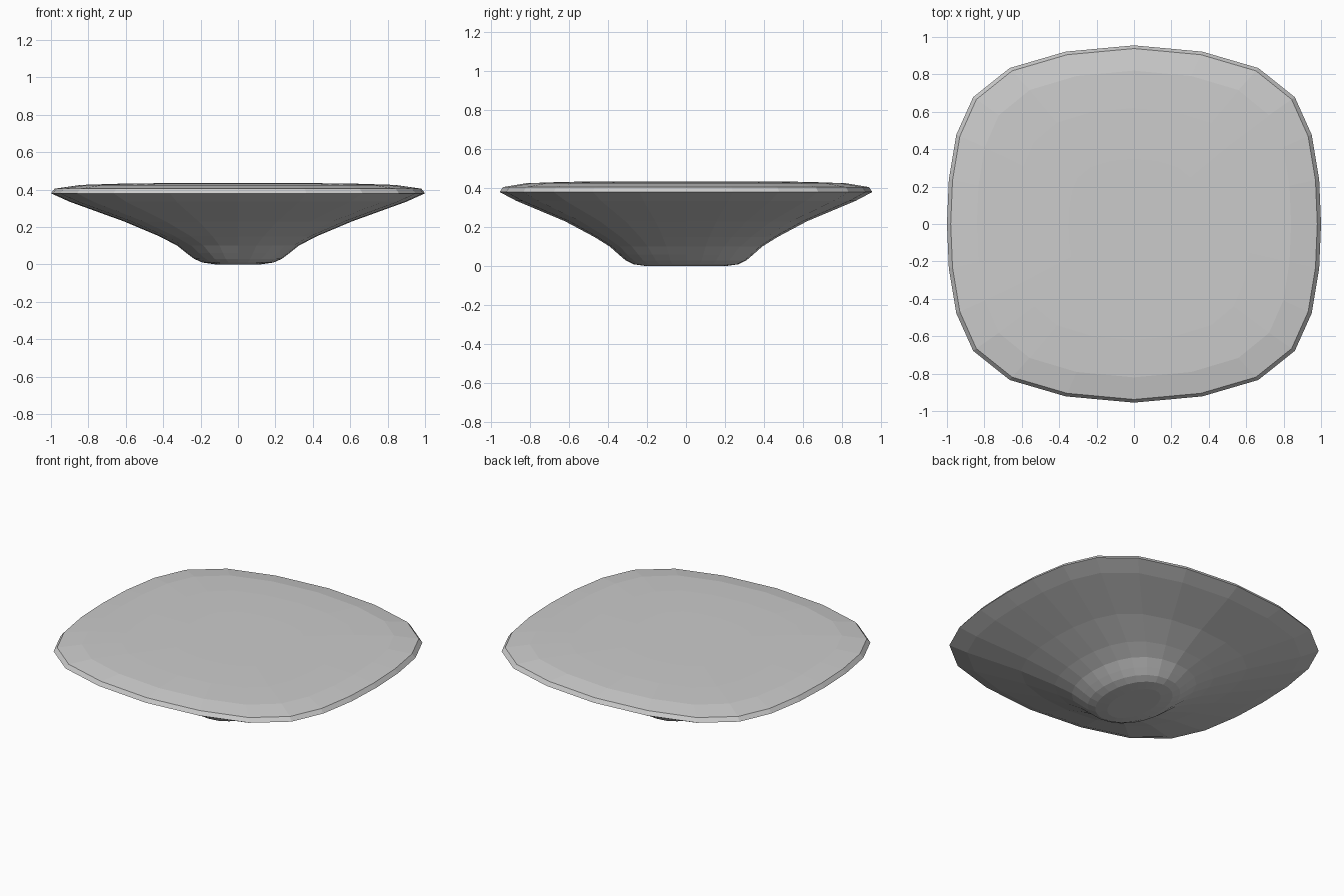
import bpy, bmesh

cube = bpy.data.objects.get("Cube")
if cube:
    bpy.data.objects.remove(cube, do_unlink=True)

# One matte grey for the whole body
grey = bpy.data.materials.new("light grey")
grey.use_nodes = True
colour = (0.6, 0.6, 0.6, 1)
grey.diffuse_color = colour
grey.node_tree.nodes["Principled BSDF"].inputs["Base Color"].default_value = colour

# One quarter of the rounded-square outline, and of the oval foot outline
RIM = [(1, 0), (0.99, 0.25), (0.95, 0.5), (0.86, 0.71), (0.665, 0.873), (0.365, 0.965)]
OVAL = [(1, 0), (0.97, 0.26), (0.87, 0.5), (0.71, 0.71), (0.5, 0.87), (0.26, 0.97)]


def full_outline(quarter):
    """Mirror a quarter outline into a closed loop."""
    half = quarter + [(0, 1)] + [(-x, y) for x, y in reversed(quarter)]
    return half + [(x, -y) for x, y in reversed(half[1:-1])]


# Rings from the foot up to the crown: x radius, y radius, height, squareness
RINGS = [
    (0.12, 0.20, 0.0, 0.0),
    (0.19, 0.27, 0.01, 0.1),
    (0.235, 0.31, 0.03, 0.2),
    (0.275, 0.345, 0.06, 0.3),
    (0.325, 0.39, 0.10, 0.4),
    (0.42, 0.47, 0.15, 0.6),
    (0.61, 0.62, 0.23, 0.8),
    (0.90, 0.87, 0.335, 1.0),
    (1.0, 0.955, 0.38, 1.0),
    (0.98, 0.938, 0.405, 1.0),
    (0.84, 0.82, 0.425, 1.0),
    (0.62, 0.62, 0.432, 1.0),
    (0.35, 0.35, 0.435, 1.0),
]

# Dish body: bridged rings with capped foot and crown
bm = bmesh.new()
rim, oval = full_outline(RIM), full_outline(OVAL)
loops = []
for rx, ry, z, k in RINGS:
    loops.append([bm.verts.new((rx * (o[0] + (r[0] - o[0]) * k),
                                ry * (o[1] + (r[1] - o[1]) * k), z))
                  for o, r in zip(oval, rim)])
for low, high in zip(loops, loops[1:]):
    for i in range(len(low)):
        j = (i + 1) % len(low)
        bm.faces.new((low[i], low[j], high[j], high[i]))
bm.faces.new(loops[0][::-1])
bm.faces.new(loops[-1])
bmesh.ops.recalc_face_normals(bm, faces=bm.faces)

mesh = bpy.data.meshes.new("dish_body")
bm.to_mesh(mesh)
bm.free()
mesh.materials.append(grey)
body = bpy.data.objects.new("dish_body", mesh)
bpy.context.collection.objects.link(body)
